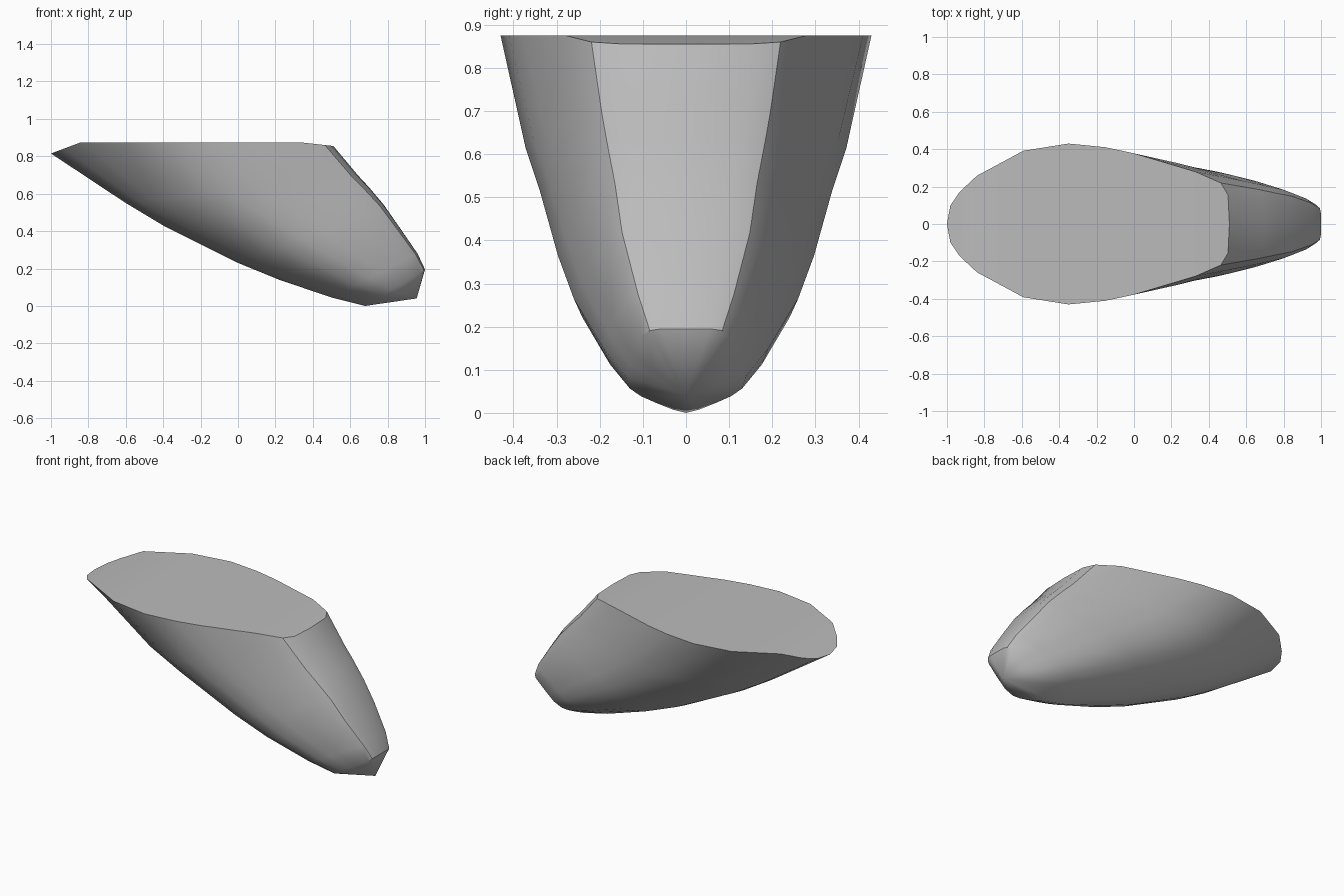
import bpy, bmesh, math

if "Cube" in bpy.data.objects:
    bpy.data.objects.remove(bpy.data.objects["Cube"])

grey = bpy.data.materials.new("mid_grey")
grey.diffuse_color = (0.5, 0.5, 0.5, 1)
grey.use_nodes = True
grey.node_tree.nodes["Principled BSDF"].inputs["Base Color"].default_value = grey.diffuse_color

# Half outlines as (position along ring, fraction of half width)
deck_half = [(0, 0), (.012, .23), (.045, .40), (.106, .60), (.27, .91), (.43, 1), (.56, .955),
             (.66, .88), (.88, .65), (.97, .51), (.995, .36), (1, 0)]
end_half = [(0, 0), (.04, .22), (.12, .50), (.20, .75), (.29, .93), (.44, 1), (.58, .93),
            (.70, .87), (.92, .73), (.98, .60), (1, .40), (1, 0)]

# Tilted rings from deck to foot: left x, left z, right x, right z, half width
rings = [(-1, .815, .51, .855, .43),
         (-.6, .55, .64, .70, .372),
         (-.4, .43, .70, .635, .34),
         (0, .23, .78, .54, .297),
         (.22, .14, .86, .425, .26),
         (.5, .045, .96, .28, .19),
         (.68, 0, 1.0, .195, .14)]


def deck_height(s):
    """Flat deck with a dipped nose and a small chamfer at the other end."""
    if s < .106:
        return .815 + .06 * s / .106
    if s > .88:
        return .875 - .02 * (s - .88) / .12
    return .875


bm = bmesh.new()
loops = []
for k, (lx, lz, rx, rz, width) in enumerate(rings):
    t = k / (len(rings) - 1)
    half = [(a[0] + (b[0] - a[0]) * t, (a[1] + (b[1] - a[1]) * t) * width)
            for a, b in zip(deck_half, end_half)]
    outline = half + [(s, -y) for s, y in half[-2:0:-1]]
    loops.append([bm.verts.new((lx + (rx - lx) * s, y,
                                deck_height(s) if k == 0 else lz + (rz - lz) * s))
                  for s, y in outline])

# Side skin
n = len(loops[0])
for a, b in zip(loops, loops[1:]):
    for i in range(n):
        j = (i + 1) % n
        bm.faces.new((a[i], a[j], b[j], b[i]))

# Deck as strips across the mirrored outline
top = loops[0]
h = len(deck_half)
for i in range(h - 1):
    bm.faces.new(list(dict.fromkeys((top[i], top[i + 1], top[(n - i - 1) % n], top[(n - i) % n]))))

# Pointed foot cap
tip = bm.verts.new((.955, 0, .04))
for i in range(n):
    bm.faces.new((loops[-1][i], loops[-1][(i + 1) % n], tip))

bmesh.ops.recalc_face_normals(bm, faces=bm.faces)
mesh = bpy.data.meshes.new("tapered_body")
bm.to_mesh(mesh)
bm.free()
mesh.materials.append(grey)
body = bpy.data.objects.new("tapered_body", mesh)
bpy.context.collection.objects.link(body)
bpy.context.view_layer.objects.active = body
body.select_set(True)
bpy.ops.object.shade_smooth_by_angle(angle=math.radians(30))
